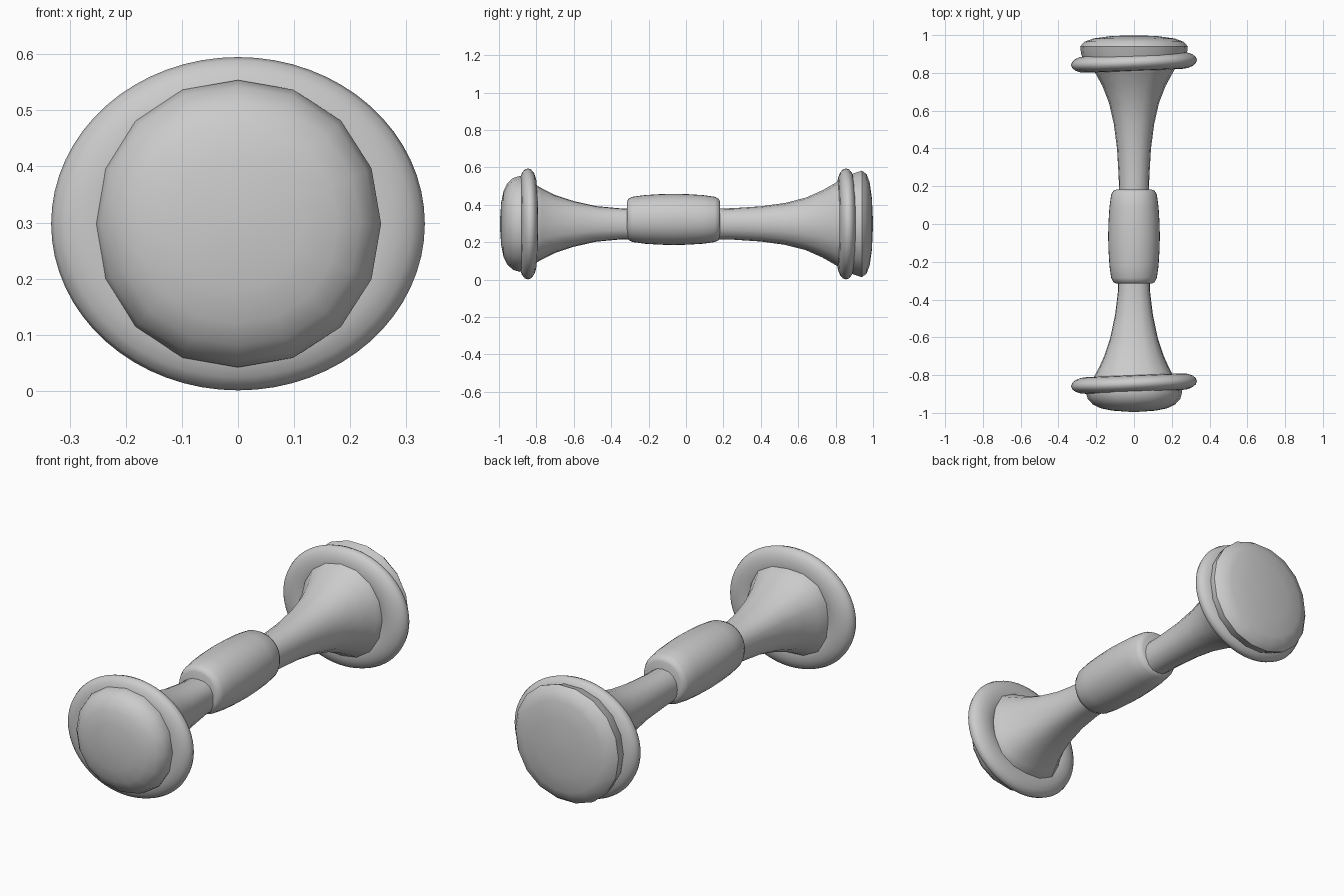
import bpy, bmesh, math

ZC = 0.298  # height of the long axis


def lathe(name, rings, sides=16, power=2.0, zc=ZC, tilt=0.0, closed=False, angle=45):
    """Loft (y, half width, half height) rings along y; power > 2 squares the section."""
    bm = bmesh.new()
    loops = []
    for y, rx, rz in rings:
        loop = []
        for i in range(sides):
            a = 2 * math.pi * i / sides
            c, s = math.cos(a), math.sin(a)
            k = (abs(c) ** power + abs(s) ** power) ** (-1 / power)
            x = rx * c * k
            loop.append(bm.verts.new((x, y + tilt * x, zc + rz * s * k)))
        loops.append(loop)
    pairs = list(zip(loops, loops[1:]))
    if closed:
        pairs.append((loops[-1], loops[0]))
    for a, b in pairs:
        for i in range(sides):
            j = (i + 1) % sides
            bm.faces.new((a[i], a[j], b[j], b[i]))
    if not closed:
        bm.faces.new(loops[0])
        bm.faces.new(loops[-1])
    bmesh.ops.recalc_face_normals(bm, faces=bm.faces)
    mesh = bpy.data.meshes.new(name)
    bm.to_mesh(mesh)
    bm.free()
    ob = bpy.data.objects.new(name, mesh)
    bpy.context.collection.objects.link(ob)
    bpy.ops.object.select_all(action='DESELECT')
    ob.select_set(True)
    bpy.context.view_layer.objects.active = ob
    bpy.ops.object.shade_smooth_by_angle(angle=math.radians(angle))
    return ob


# Central grip, slightly barrel shaped and set a little high
grip = [(-0.315, 0.095), (-0.308, 0.110), (-0.285, 0.121), (-0.22, 0.130), (-0.14, 0.135),
        (-0.065, 0.137), (0.01, 0.135), (0.09, 0.130), (0.155, 0.121), (0.175, 0.110), (0.182, 0.095)]
lathe("grip", [(y, r, r) for y, r in grip], 32, 2.1, 0.322)

# Flared stems
lathe("front_stem", [(-0.25, 0.083, 0.082), (-0.35, 0.084, 0.083), (-0.48, 0.100, 0.095),
                     (-0.60, 0.125, 0.122), (-0.70, 0.158, 0.155), (-0.77, 0.190, 0.190),
                     (-0.81, 0.213, 0.213), (-0.86, 0.22, 0.22)], 16, 2.7)
lathe("back_stem", [(0.12, 0.079, 0.082), (0.25, 0.081, 0.084), (0.40, 0.090, 0.094),
                    (0.53, 0.107, 0.112), (0.64, 0.132, 0.140), (0.73, 0.167, 0.180),
                    (0.80, 0.205, 0.220), (0.83, 0.222, 0.240), (0.86, 0.225, 0.24)], 16, 2.2)

# Rounded collars, both turned slightly
for name, y0 in (("front_collar", -0.845), ("back_collar", 0.855)):
    section = []
    for i in range(16):
        t = 2 * math.pi * i / 16
        d = 0.08 * (math.cos(t) - 1)
        section.append((y0 + 0.044 * math.sin(t), 0.333 + d, 0.297 + d))
    lathe(name, section, 64, tilt=0.04, closed=True)

# Domed front cap
lathe("front_cap", [(-0.84, 0.25, 0.25), (-0.89, 0.255, 0.256), (-0.925, 0.245, 0.245),
                    (-0.955, 0.218, 0.218), (-0.975, 0.178, 0.178), (-0.988, 0.115, 0.115),
                    (-0.994, 0.03, 0.03)], 16, 2.1)

# Flatter back cap
lathe("back_cap", [(0.86, 0.265, 0.26), (0.90, 0.280, 0.275), (0.94, 0.285, 0.288),
                   (0.965, 0.262, 0.270), (0.982, 0.215, 0.225), (0.994, 0.130, 0.140),
                   (0.999, 0.03, 0.03)], 18, 2.1)
